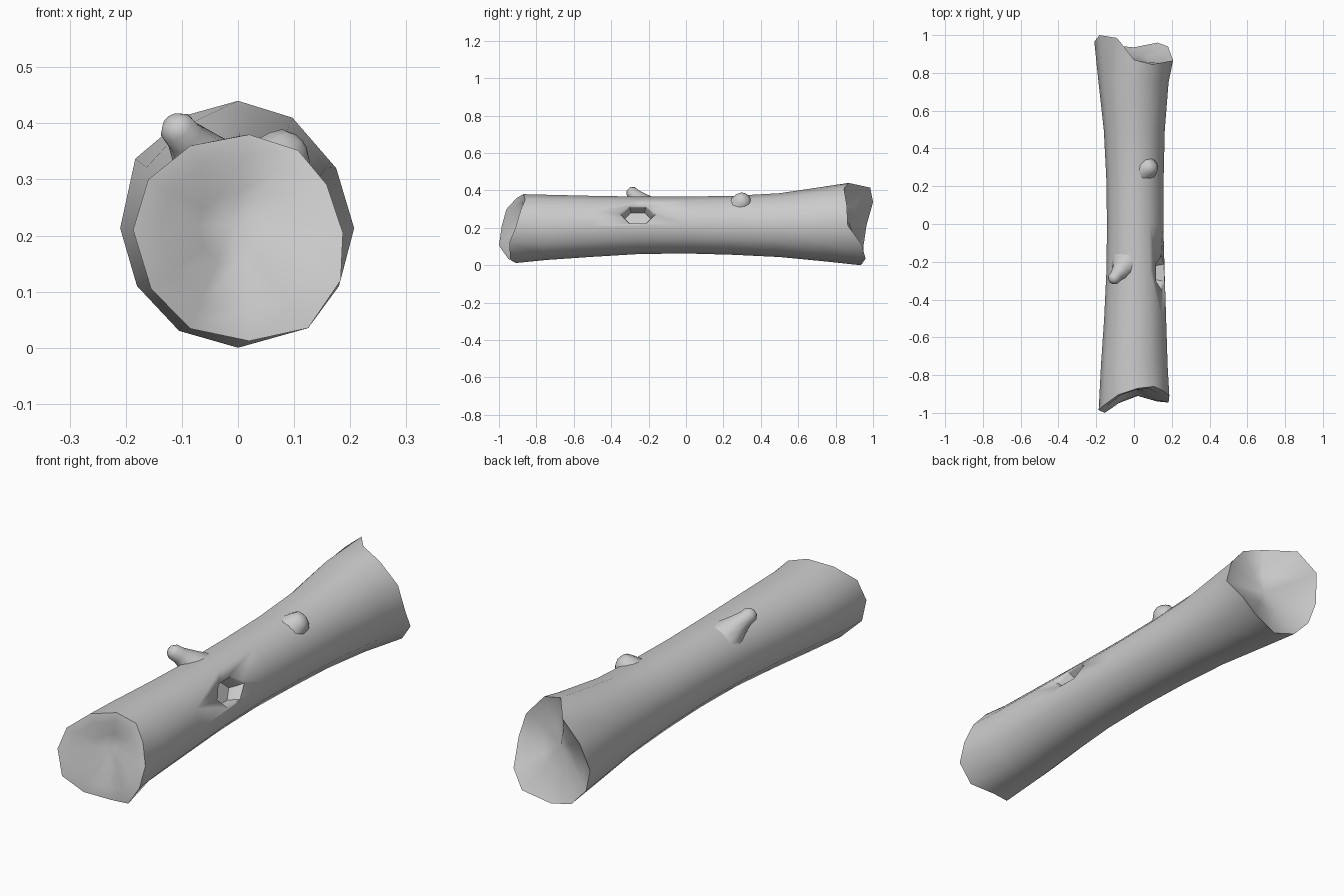
import bpy, bmesh
from math import sin, cos, pi, radians
from mathutils import Vector

if "Cube" in bpy.data.objects:
    bpy.data.objects.remove(bpy.data.objects["Cube"])

SIDES = 12


def finish(bm, name, angle=50):
    bmesh.ops.recalc_face_normals(bm, faces=bm.faces)
    me = bpy.data.meshes.new(name)
    bm.to_mesh(me)
    bm.free()
    ob = bpy.data.objects.new(name, me)
    bpy.context.collection.objects.link(ob)
    bpy.ops.object.select_all(action='DESELECT')
    ob.select_set(True)
    bpy.context.view_layer.objects.active = ob
    bpy.ops.object.shade_smooth_by_angle(angle=radians(angle))
    return ob


def skin(bm, rings):
    """Bridge consecutive rings of points and return the vertex rings."""
    vr = [[bm.verts.new(p) for p in r] for r in rings]
    n = len(vr[0])
    for a, b in zip(vr, vr[1:]):
        for i in range(n):
            j = (i + 1) % n
            bm.faces.new((a[i], a[j], b[j], b[i]))
    return vr


def fan(bm, ring, centre):
    c = bm.verts.new(centre)
    for i in range(len(ring)):
        bm.faces.new((ring[i], ring[(i + 1) % len(ring)], c))


# Broken end rims, clockwise from the top as seen from the front
front = [(.02, -.87, .38), (.107, -.86, .352), (.158, -.885, .291), (.187, -.91, .205),
         (.183, -.945, .12), (.125, -.94, .035), (.02, -.91, .012), (-.085, -.95, .034),
         (-.155, -1.0, .105), (-.187, -.985, .21), (-.16, -.96, .30), (-.085, -.905, .36)]
back = [(0, .87, .44), (.097, .845, .41), (.175, .86, .32), (.207, .865, .213),
        (.18, .94, .11), (.125, .96, .035), (0, .935, 0), (-.105, .945, .03),
        (-.18, .95, .11), (-.21, .965, .213), (-.183, 1.0, .337), (-.09, .985, .415)]
# Trunk sections: y, left, right, bottom, top
sections = [(-.75, -.175, .178, .028, .377), (-.5, -.158, .17, .045, .371),
            (-.25, -.146, .162, .06, .367), (0, -.143, .155, .063, .367),
            (.25, -.147, .157, .056, .371), (.5, -.16, .163, .044, .385),
            (.75, -.188, .183, .02, .422)]


def section(y, l, r, b, t):
    return [((l + r) / 2 + (r - l) / 2 * sin(2 * pi * i / SIDES), y,
             (b + t) / 2 + (t - b) / 2 * cos(2 * pi * i / SIDES)) for i in range(SIDES)]


def dish(rim, centre, k, push):
    """Shrink a rim toward the dish centre, pushing it along y."""
    c = Vector(centre)
    return [Vector(p).lerp(c, k) + Vector((0, push, 0)) for p in rim]


# Trunk with dished ends
fc, bc = (-.01, -.87, .22), (.0, .87, .23)
bm = bmesh.new()
rings = [dish(front, fc, .65, .01), dish(front, fc, .25, -.008), front]
rings += [section(*s) for s in sections]
rings += [back, dish(back, bc, .2, -.01), dish(back, bc, .6, -.01)]
vr = skin(bm, rings)
fan(bm, vr[0], fc)
fan(bm, vr[-1], bc)
trunk = finish(bm, "log_trunk", 55)


def frame(direction):
    d = Vector(direction).normalized()
    u = Vector((0, 1, 0))
    u = (u - d * u.dot(d)).normalized()
    return d, u, d.cross(u)


# Hexagonal knot hole cut into the right side
d, u, v = frame((.9, 0, .42))
hole = Vector((.14, -.258, .27))
bm = bmesh.new()
rings = []
for depth, s in ((-.06, .8), (-.012, .95), (.012, 1.12), (.08, 1.5)):
    rings.append([hole + d * depth + u * (.09 * s * cos(i * pi / 3))
                  + v * (.057 * s * sin(i * pi / 3)) for i in range(6)])
vr = skin(bm, rings)
bm.faces.new(vr[0])
bm.faces.new(vr[-1])
cutter = finish(bm, "knot_hole_cutter", 20)
cutter.hide_render = True
cutter.hide_set(True)
mod = trunk.modifiers.new("knot_hole", 'BOOLEAN')
mod.operation = 'DIFFERENCE'
mod.object = cutter
mod.solver = 'EXACT'


# Broken branch stubs: path points with radii, rounded tip
def stub(name, path, sides=10):
    pts = [Vector(p[:3]) for p in path]
    bm = bmesh.new()
    rings = []
    for k, p in enumerate(pts):
        d, u, v = frame(pts[min(k + 1, len(pts) - 1)] - pts[max(k - 1, 0)])
        r = path[k][3]
        rings.append([p + (u * cos(2 * pi * i / sides) + v * sin(2 * pi * i / sides)) * r
                      for i in range(sides)])
    vr = skin(bm, rings)
    bm.faces.new(vr[0])
    fan(bm, vr[-1], pts[-1] + d * path[-1][3] * .3)
    return finish(bm, name, 60)


stub("left_branch_stub", [(-.045, -.215, .30, .085), (-.07, -.245, .345, .05),
                          (-.095, -.275, .375, .034), (-.11, -.293, .393, .032),
                          (-.117, -.302, .403, .02)])
stub("right_branch_stub", [(.04, .275, .28, .095), (.065, .29, .325, .062),
                           (.085, .302, .345, .05), (.1, .308, .358, .04),
                           (.107, .312, .364, .024)])
